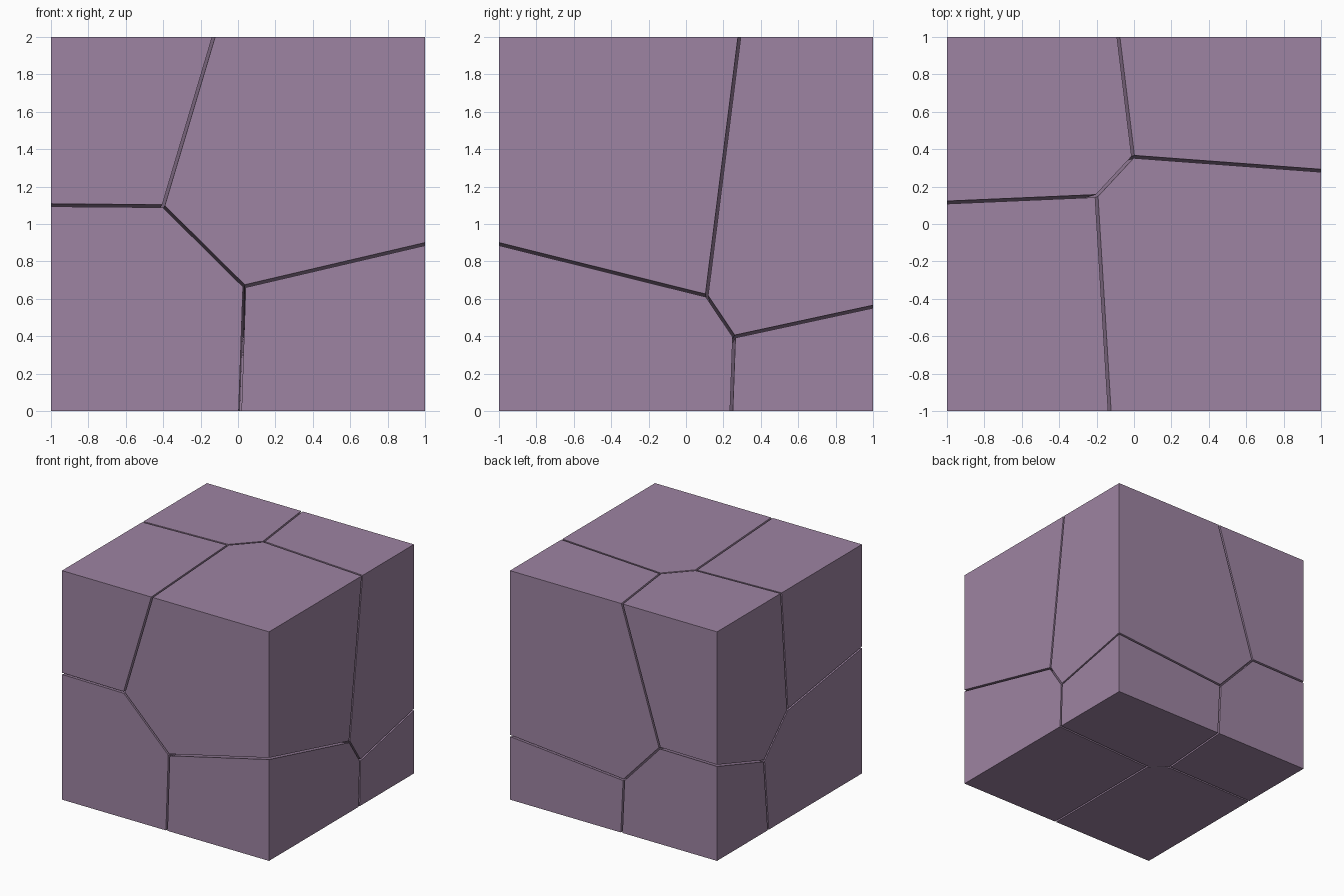
import bpy
import bmesh
from mathutils import Matrix, Vector

if "Cube" in bpy.data.objects:
    bpy.data.objects.remove(bpy.data.objects["Cube"])

GAP = 0.015  # width of the crack between neighbouring shards

# Each shard is the part of the cube where its own linear field
# (gx*x + gy*y + gz*z + c) is the largest of all eight.
FIELDS = {
    "shard_front_left_top":     (0.0, 0.0, 0.0, 0.0),
    "shard_front_right_top":    (1.0, 0.061, -0.298, 0.787),
    "shard_front_left_bottom":  (-0.011, -0.197, -1.32, 1.245),
    "shard_front_right_bottom": (1.249, -0.204, -1.363, 1.224),
    "shard_back_left_top":      (-0.045, 1.035, -0.0855, 0.0067),
    "shard_back_right_top":     (1.0826, 1.173, -0.4386, 0.6685),
    "shard_back_left_bottom":   (-0.0297, 1.478, -1.4755, 0.7354),
    "shard_back_right_bottom":  (1.165, 1.385, -1.42, 0.922),
}

stone = bpy.data.materials.new("mauve_stone")
stone.diffuse_color = (0.34, 0.23, 0.36, 1.0)
stone.use_nodes = True
stone.node_tree.nodes["Principled BSDF"].inputs["Base Color"].default_value = stone.diffuse_color


def cut(bm, point, normal):
    """Remove everything behind the plane and cap the cut."""
    result = bmesh.ops.bisect_plane(
        bm, geom=bm.verts[:] + bm.edges[:] + bm.faces[:], dist=1e-6,
        plane_co=point, plane_no=normal, clear_inner=True)
    rim = [e for e in result["geom_cut"] if isinstance(e, bmesh.types.BMEdge)]
    if len(rim) > 2:
        bmesh.ops.contextual_create(bm, geom=rim)


def make_shard(name):
    bm = bmesh.new()
    bmesh.ops.create_cube(bm, size=2, matrix=Matrix.Translation((0, 0, 1)))
    *own, c_own = FIELDS[name]
    for other, (*g, c) in FIELDS.items():
        if other == name:
            continue
        slope = Vector(own) - Vector(g)
        normal = slope.normalized()
        offset = (c - c_own) / slope.length + GAP / 2
        cut(bm, normal * offset, normal)
    bmesh.ops.recalc_face_normals(bm, faces=bm.faces[:])
    mesh = bpy.data.meshes.new(name)
    bm.to_mesh(mesh)
    bm.free()
    mesh.materials.append(stone)
    bpy.context.collection.objects.link(bpy.data.objects.new(name, mesh))


# Eight shards that together fill the cube
for shard in FIELDS:
    make_shard(shard)
